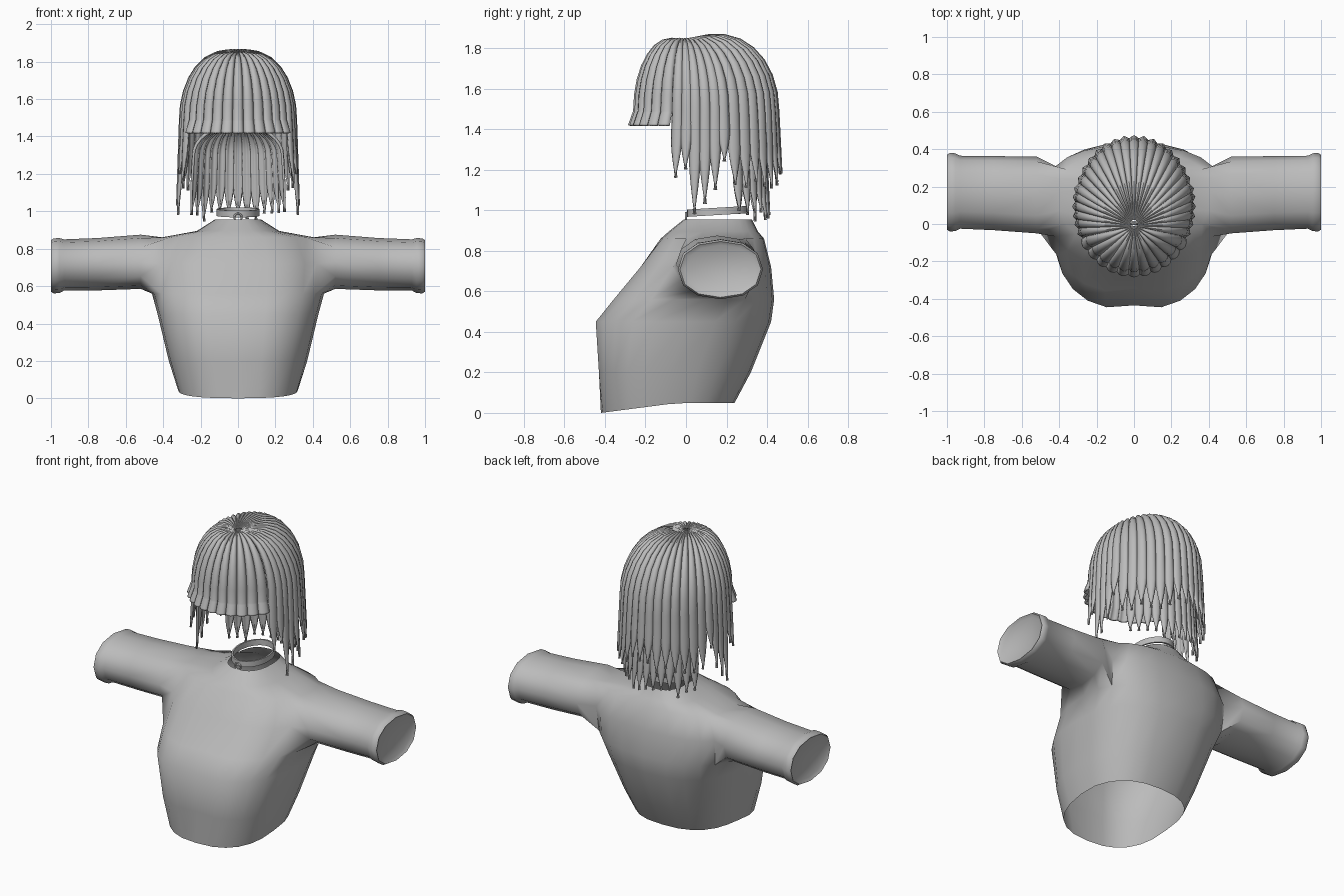
import bpy, math, random
import bmesh
from mathutils import Vector

if "Cube" in bpy.data.objects:
    bpy.data.objects.remove(bpy.data.objects["Cube"])

random.seed(4)
grey = bpy.data.materials.new("plain grey")
grey.diffuse_color = (0.5, 0.5, 0.5, 1)
grey.use_nodes = True
grey.node_tree.nodes["Principled BSDF"].inputs["Base Color"].default_value = grey.diffuse_color


def finish(name, bm, angle=45, solid=0):
    bmesh.ops.recalc_face_normals(bm, faces=bm.faces)
    me = bpy.data.meshes.new(name)
    bm.to_mesh(me)
    bm.free()
    ob = bpy.data.objects.new(name, me)
    bpy.context.collection.objects.link(ob)
    me.materials.append(grey)
    bpy.ops.object.select_all(action='DESELECT')
    ob.select_set(True)
    bpy.context.view_layer.objects.active = ob
    bpy.ops.object.shade_smooth_by_angle(angle=math.radians(angle))
    if solid:
        m = ob.modifiers.new("thickness", 'SOLIDIFY')
        m.thickness = solid
        m.offset = -1
    return ob


def spow(v, n):
    return math.copysign(abs(v) ** (2 / n), v)


def bridge(bm, a, b):
    for k in range(len(a)):
        m = (k + 1) % len(a)
        bm.faces.new((a[k], a[m], b[m], b[k]))


# Sweater body: rings of (z, half width, front y, back y, centre y)
N = 24
body = [(0.0, .32, -.42, .24, -.09), (.2, .37, -.445, .32, -.08), (.45, .43, -.46, .42, 0),
        (.56, .46, -.37, .435, .1), (.72, .47, -.235, .42, .16), (.86, .41, -.125, .385, .17),
        (.895, .22, -.085, .355, .17), (.955, .125, -.01, .325, .17)]
bm = bmesh.new()
rings = []
for i, (z, hw, yf, yb, cy) in enumerate(body):
    ring = []
    for j in range(N):
        t = 2 * math.pi * j / N
        x = hw * spow(math.cos(t), 2.5)
        s = spow(math.sin(t), 2.5)
        y = cy + s * ((yb - cy) if s > 0 else (cy - yf))
        if s < 0 and 0 < i < 5:          # shallow centre dip on the chest
            y += .025 * max(0, 1 - abs(x) / .16)
        zz = min(.05, max(0, (y + .42) * .13)) if i == 0 else z
        ring.append(bm.verts.new((x, y, zz)))
    rings.append(ring)
for i in range(len(rings) - 1):
    for j in range(N):
        if i in (3, 4) and (j in (22, 23, 0, 1) or 10 <= j <= 13):
            continue                     # armholes
        m = (j + 1) % N
        bm.faces.new((rings[i][j], rings[i][m], rings[i + 1][m], rings[i + 1][j]))

# Sleeves: rings of (x, centre y, y radius, centre z, z radius)
sleeve = [(.52, .155, .205, .73, .145), (.75, .165, .198, .717, .14), (.93, .17, .195, .713, .137),
          (.955, .17, .208, .71, .147), (.985, .17, .21, .708, .147), (1.0, .17, .2, .708, .138),
          (.985, .17, .175, .708, .12)]
hole = ([(3, j) for j in range(-2, 3)] + [(4, 2)] +
        [(5, j) for j in range(2, -3, -1)] + [(4, -2)])
for side in (1, -1):
    prev = [rings[i][j % N if side > 0 else (N // 2 - j) % N] for i, j in hole]
    for x, yc, ry, zc, rz in sleeve:
        cur = []
        for k in range(12):
            a = math.radians(-90 + (k - 2) * 30)
            cur.append(bm.verts.new((side * x, yc + ry * spow(math.cos(a), 2.2),
                                     zc + rz * spow(math.sin(a), 2.2))))
        bridge(bm, prev, cur)
        prev = cur
    bm.faces.new(prev)
finish("sweater", bm, 60)

# Choker band, tilted up toward the back
bm = bmesh.new()
loops = []
for dr, dz in ((0, -.018), (0, .018), (-.01, .018), (-.01, -.018)):
    loops.append([])
    for j in range(32):
        t = 2 * math.pi * j / 32
        y = .155 + (.15 + dr) * math.sin(t)
        loops[-1].append(bm.verts.new(((.115 + dr) * math.cos(t), y, .985 + dz + .06 * y)))
for k in range(4):
    bridge(bm, loops[k], loops[(k + 1) % 4])
finish("choker_band", bm, 40)

# Small ring hanging from the choker
bpy.ops.mesh.primitive_torus_add(major_radius=.02, minor_radius=.005, major_segments=16,
                                 minor_segments=6, location=(0, 0, .968),
                                 rotation=(math.pi / 2, 0, 0))
ob = bpy.context.object
ob.name = "choker_ring"
ob.data.materials.append(grey)
bpy.ops.object.shade_smooth()


# Hair: each strand runs from the crown over the head, then hangs to z_end
def strand(bm, a_deg, da, z_end, crown=(0, -.01, 1.84), H=.35, rx=.295, ry=.345,
           blunt=False, lift=0.0, taper=.45):
    crown = Vector(crown)
    back = max(0, -math.cos(math.radians(a_deg)))
    bump = .03 + .035 * back if H > .3 else 0
    rows = []
    for r in range(17):
        if r < 9:
            t, f = math.radians(4 + 86 * r / 8), 0
        else:
            t, f = math.pi / 2, (r - 8) / 8
        w = 1.08
        if not blunt and f > 1 - taper - .15:
            w = max(.04, 1.08 * (1 - ((f - .85 + taper) / (taper + .15)) ** 1.5))
        row = []
        for v in (-1, -.5, 0, .5, 1):
            a = math.radians(a_deg + da * w * v)
            rim = Vector((rx * math.sin(a), .1 - ry * math.cos(a), 0))
            h = math.sin(t)
            p = crown.lerp(rim, h)
            out = Vector((math.sin(a), -math.cos(a), 0))
            p += out * (f * .025 + lift * h)
            z = crown.z - H * (1 - math.cos(t)) + bump * math.sin(2 * t)
            p.z = z + (z_end - z) * f
            ridge = .016 * (1 - v * v) * min(1, h * 2) * (1 if blunt else 1 - .6 * f)
            p += (out * h + Vector((0, 0, math.cos(t)))) * ridge
            row.append(bm.verts.new(p))
        rows.append(row)
    for a, b in zip(rows, rows[1:]):
        for k in range(4):
            bm.faces.new((a[k], a[k + 1], b[k + 1], b[k]))


# Blunt fringe
bm = bmesh.new()
for k in range(11):
    strand(bm, -55 + 11 * k, 5.5, 1.42, blunt=True)
finish("hair_fringe", bm, 50, .012)

# Pointed side locks
bm = bmesh.new()
for s in (1, -1):
    for a, e in ((66, 1.16), (74, 1.2), (81, .98), (89, 1.03), (97, 1.1), (104, 1.24)):
        strand(bm, s * a, 4.6, e, lift=.005)
finish("hair_side_locks", bm, 50, .012)

# Outer back layer
bm = bmesh.new()
for k in range(15):
    strand(bm, 113 + 134 * k / 14, 5.2, 1.1 + random.random() * .1, taper=.4)
finish("hair_back", bm, 50, .012)

# Inner nape layer, fanning out lower down
bm = bmesh.new()
for k in range(13):
    strand(bm, 122 + 116 * k / 12, 5.2, .94 + random.random() * .06, crown=(0, .22, 1.46),
           H=.16, rx=.27, ry=.285, taper=.35)
finish("hair_nape", bm, 50, .012)
